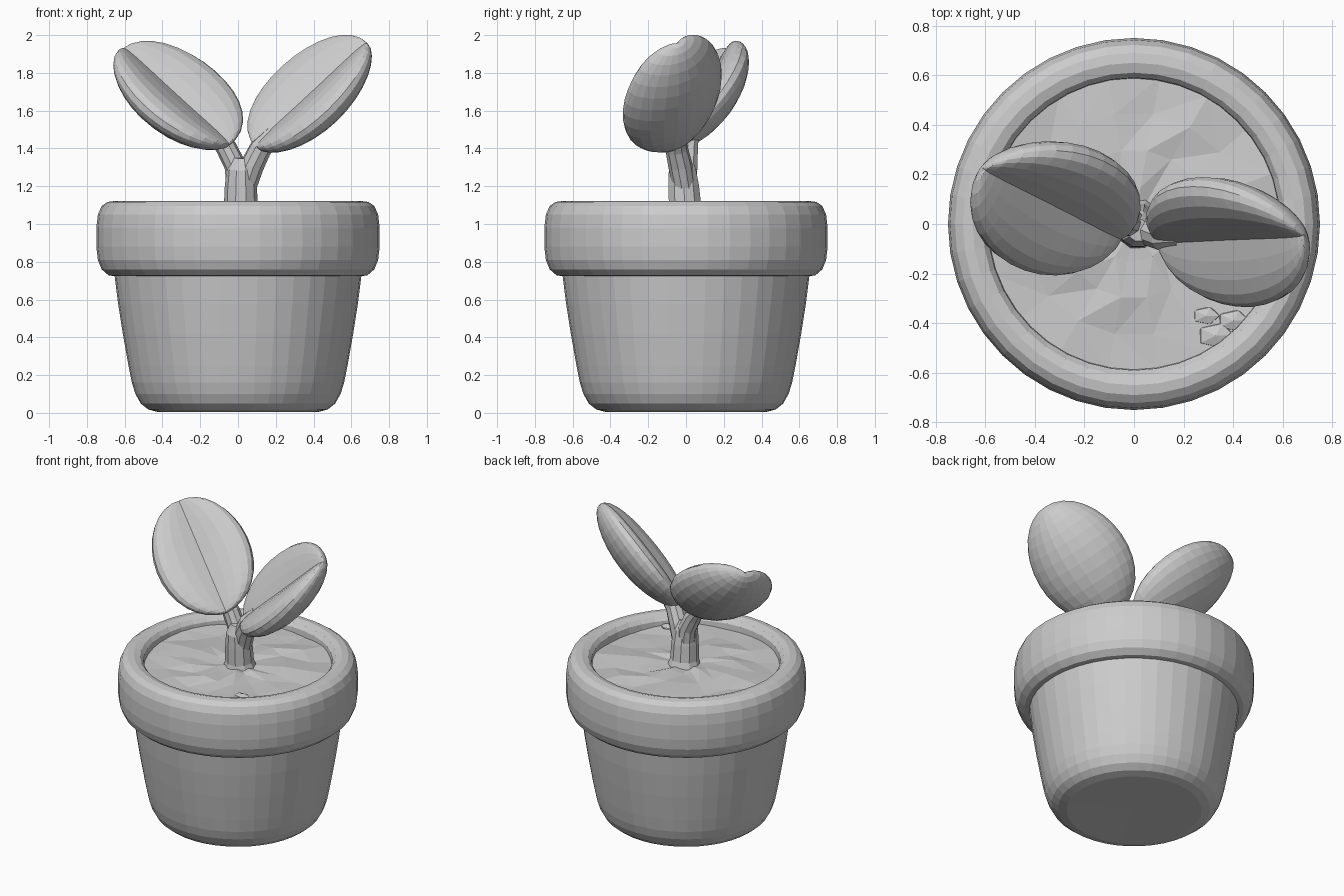
import bpy, bmesh, math, random
from mathutils import Vector, Matrix

if "Cube" in bpy.data.objects:
    bpy.data.objects.remove(bpy.data.objects["Cube"])

random.seed(4)


def finish(bm, name):
    bmesh.ops.recalc_face_normals(bm, faces=bm.faces)
    mesh = bpy.data.meshes.new(name)
    bm.to_mesh(mesh)
    bm.free()
    obj = bpy.data.objects.new(name, mesh)
    bpy.context.collection.objects.link(obj)
    return obj


def lathe(name, profile, sides, jitter=0.0):
    """Spin (radius, z) points round the z axis."""
    bm = bmesh.new()
    pts = [bm.verts.new((r, 0, z)) for r, z in profile]
    edges = [bm.edges.new(p) for p in zip(pts, pts[1:])]
    bmesh.ops.spin(bm, geom=pts + edges, cent=(0, 0, 0), axis=(0, 0, 1),
                   angle=math.tau, steps=sides, use_merge=True)
    bmesh.ops.remove_doubles(bm, verts=bm.verts, dist=0.0005)
    if jitter:
        bmesh.ops.triangulate(bm, faces=bm.faces)
        for v in bm.verts:
            v.co.z += random.uniform(-jitter, jitter)
    return finish(bm, name)


def leaf(name, centre, axis, across, up_sign):
    """Thick oval leaf: creased on top along the midrib, rounded below."""
    a = Vector(axis).normalized()
    w = Vector(across)
    w = (w - a * w.dot(a)).normalized()
    n = a.cross(w) * up_sign
    c = Vector(centre)
    bm = bmesh.new()
    bmesh.ops.create_uvsphere(bm, u_segments=24, v_segments=16, radius=1)
    for v in bm.verts:
        x, y, z = v.co
        r = max(math.hypot(x, y), 1e-4)
        width = 0.305 * x * (1 - 0.04 * z)
        if y >= 0:      # two puffed halves meeting in a groove
            height = 0.045 * y + 0.06 * abs(x) + 0.09 * abs(x) * y / r
        else:
            height = 0.12 * y + 0.06 * x * x / r
        height += 0.03 * z * z - 0.01      # slight cup along the length
        v.co = c + a * (0.405 * z) + w * width + n * height
    return finish(bm, name)


def stalk(name, points):
    """Tapered tube through (x, y, z, radius) points."""
    cu = bpy.data.curves.new(name, 'CURVE')
    cu.dimensions = '3D'
    cu.bevel_depth = 1.0
    cu.bevel_resolution = 3
    cu.use_fill_caps = True
    sp = cu.splines.new('POLY')
    sp.points.add(len(points) - 1)
    sp.use_smooth = False
    for p, (x, y, z, r) in zip(sp.points, points):
        p.co = (x, y, z, 1)
        p.radius = r
    obj = bpy.data.objects.new(name, cu)
    bpy.context.collection.objects.link(obj)


# Pot body and the heavy rounded rim
lathe("pot_body", [(0, 0.01), (0.42, 0.004), (0.475, 0.018), (0.515, 0.05),
                   (0.543, 0.1), (0.562, 0.16), (0.58, 0.25), (0.61, 0.42),
                   (0.635, 0.58), (0.655, 0.74)], 40)
lathe("pot_rim", [(0.64, 0.722), (0.685, 0.728), (0.722, 0.76), (0.742, 0.81),
                  (0.75, 0.88), (0.75, 0.98), (0.742, 1.05), (0.722, 1.095),
                  (0.69, 1.117), (0.65, 1.122), (0.61, 1.11), (0.59, 1.085),
                  (0.585, 1.02)], 40)

# Uneven soil with a few clods at the front right
lathe("soil", [(0, 1.065), (0.15, 1.065), (0.3, 1.06), (0.45, 1.055),
               (0.6, 1.05)], 18, jitter=0.014)
bm = bmesh.new()
for x, y, s in [(0.33, -0.45, 0.07), (0.4, -0.39, 0.06), (0.29, -0.37, 0.05)]:
    bmesh.ops.create_icosphere(bm, subdivisions=1, radius=s, matrix=Matrix.Translation(
        (x, y, 1.05)) @ Matrix.Diagonal((1.2, 0.8, 0.4, 1)))
finish(bm, "soil_clods")

# Forked stem
stalk("stem", [(0.015, 0, 1.03, 0.11), (0.015, -0.005, 1.09, 0.09),
               (0.015, -0.012, 1.2, 0.085), (0.015, -0.02, 1.29, 0.075),
               (0.018, -0.025, 1.35, 0.045)])
stalk("right_branch", [(0.04, -0.01, 1.2, 0.06), (0.075, -0.03, 1.31, 0.064),
                       (0.12, -0.05, 1.4, 0.06), (0.19, -0.05, 1.48, 0.045)])
stalk("left_branch", [(0.0, 0.0, 1.2, 0.06), (-0.015, 0.005, 1.31, 0.058),
                      (-0.06, 0.01, 1.4, 0.056), (-0.12, 0.03, 1.48, 0.04)])

# Two leaves
leaf("right_leaf", (0.4, -0.045, 1.67), (0.71, 0.03, 0.66), (-0.32, 0.82, 0.47), 1)
leaf("left_leaf", (-0.335, 0.095, 1.66), (-0.69, 0.35, 0.63), (0.55, 0.74, 0.38), -1)
